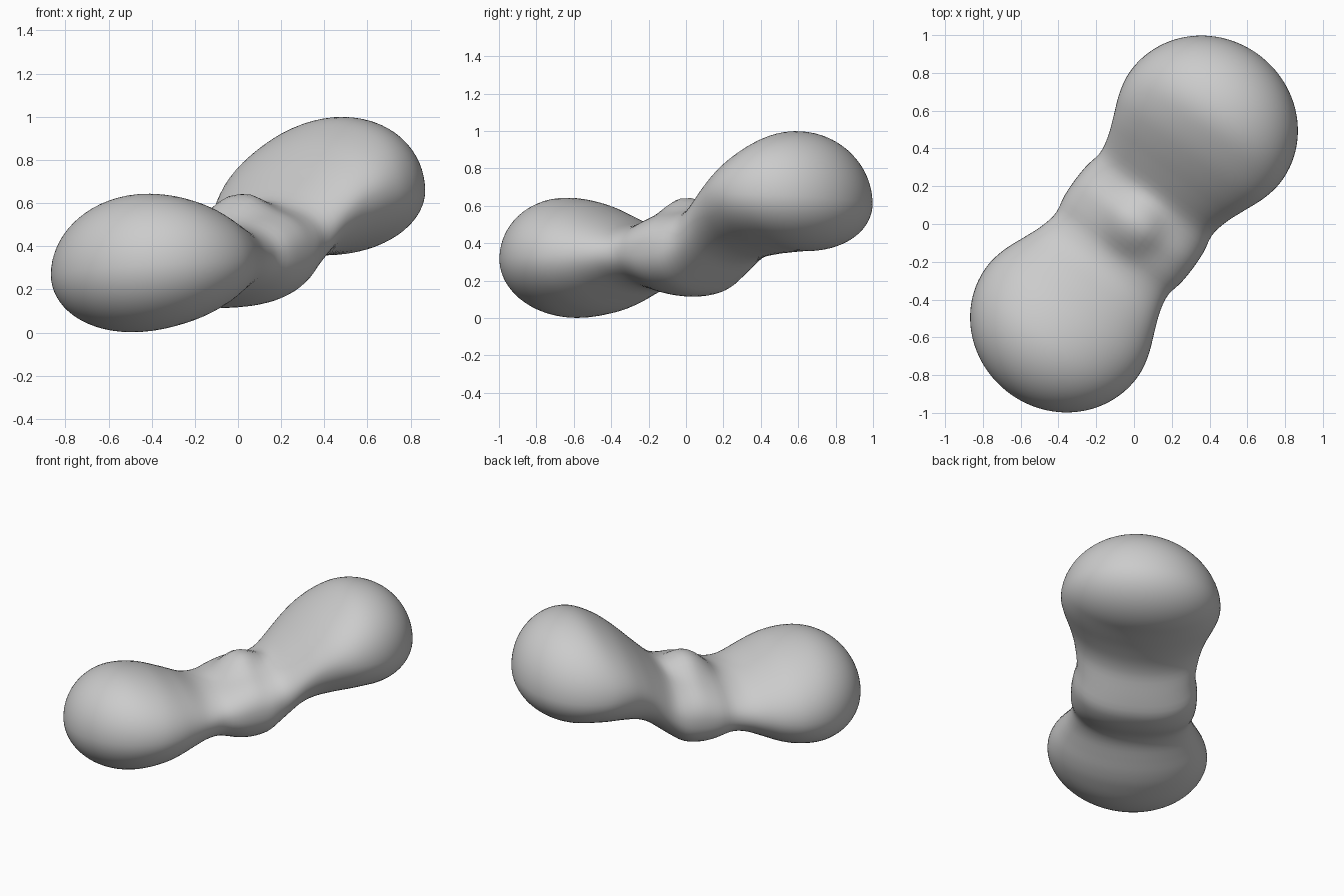
import bpy, bmesh, math

if "Cube" in bpy.data.objects:
    bpy.data.objects.remove(bpy.data.objects["Cube"])

AX = math.radians(53.7)          # heading of the long axis seen from above
UX, UY = math.cos(AX), math.sin(AX)
LEN = 1.113                      # half length along the axis
W0, Z0 = 0.645, 0.76             # where width and height start to round off
TILT = 0.065                     # sideways lean of the whole body

# Profiles along the axis: (distance, value)
WIDTH = [(0, .39), (.1, .385), (.2, .368), (.3, .388), (.4, .427), (.5, .468), (.58, .489), (W0, .495)]
TOP = [(-Z0, .642), (-.6, .62), (-.44, .56), (-.3, .503), (-.2, .503), (-.1, .54), (0, .57),
       (.1, .575), (.18, .60), (.3, .705), (.4, .80), (.5, .885), (.6, .95), (.68, .986), (Z0, .998)]
BOTTOM = [(-Z0, .003), (-.6, .024), (-.5, .055), (-.4, .10), (-.3, .143), (-.22, .155), (-.15, .143),
          (-.08, .125), (0, .117), (.1, .133), (.18, .183), (.25, .235), (.32, .285), (.4, .318),
          (.5, .338), (.6, .35), (Z0, .36)]


def curve(pts, s):
    """Smooth interpolation through the profile points."""
    s = min(max(s, pts[0][0]), pts[-1][0])
    i = next(k for k in range(len(pts) - 1) if s <= pts[k + 1][0])

    def slope(k):
        if k in (0, len(pts) - 1):
            return 0.0
        a, b = pts[k - 1], pts[k + 1]
        return (b[1] - a[1]) / (b[0] - a[0])
    (x0, y0), (x1, y1) = pts[i], pts[i + 1]
    h = x1 - x0
    t = (s - x0) / h
    return ((2*t**3 - 3*t*t + 1) * y0 + (t**3 - 2*t*t + t) * h * slope(i)
            + (3*t*t - 2*t**3) * y1 + (t**3 - t*t) * h * slope(i + 1))


def fade(s, start):
    """Elliptical rounding from start to the end of the body."""
    a = max(0.0, abs(s) - start) / (LEN - start)
    return math.sqrt(max(0.0, 1 - a * a))


def section(s):
    """Half width, widest height, top and bottom of the body at s."""
    w, top, bot = curve(WIDTH, abs(s)), curve(TOP, s), curve(BOTTOM, s)
    blend = min(1.0, max(0.0, (abs(s) - .2) / .5))
    blend = blend * blend * (3 - 2 * blend)
    end_z = .63 if s > 0 else .295
    mid = (1 - blend) * (top + bot) / 2 + blend * end_z
    e = fade(s, Z0)
    return w * fade(s, W0), mid, mid + (top - mid) * e, mid + (bot - mid) * e


bm = bmesh.new()
RINGS, SIDES = 110, 64
rings = []
for i in range(1, RINGS):
    s = -LEN * math.cos(math.pi * i / RINGS)
    w, mid, top, bot = section(s)
    n = 2 + .3 * math.exp(-(s / .25) ** 2)       # slightly squarer waist
    ring = []
    for j in range(SIDES):
        a = 2 * math.pi * j / SIDES
        c, d = math.cos(a), math.sin(a)
        v = w * math.copysign(abs(c) ** (2 / n), c)
        k = math.copysign(abs(d) ** (2 / n), d)
        z = mid + k * ((top - mid) if k > 0 else (mid - bot)) + TILT * v
        if k > 0:                                 # round knob on top of the waist
            z += .07 * math.exp(-((s * s + v * v) / .02) ** 1.4)
        ring.append(bm.verts.new((s * UX + v * UY, s * UY - v * UX, z)))
    rings.append(ring)
for a, b in zip(rings, rings[1:]):
    for j in range(SIDES):
        k = (j + 1) % SIDES
        bm.faces.new((a[j], a[k], b[k], b[j]))

# Close both ends
for ring, sign, z in ((rings[0], -1, .295), (rings[-1], 1, .63)):
    tip = bm.verts.new((sign * LEN * UX, sign * LEN * UY, z))
    for j in range(SIDES):
        bm.faces.new((ring[j], ring[(j + 1) % SIDES], tip))
bmesh.ops.recalc_face_normals(bm, faces=bm.faces)
for f in bm.faces:
    f.smooth = True

mesh = bpy.data.meshes.new("blob_body")
bm.to_mesh(mesh)
bm.free()
body = bpy.data.objects.new("blob_body", mesh)
bpy.context.collection.objects.link(body)
